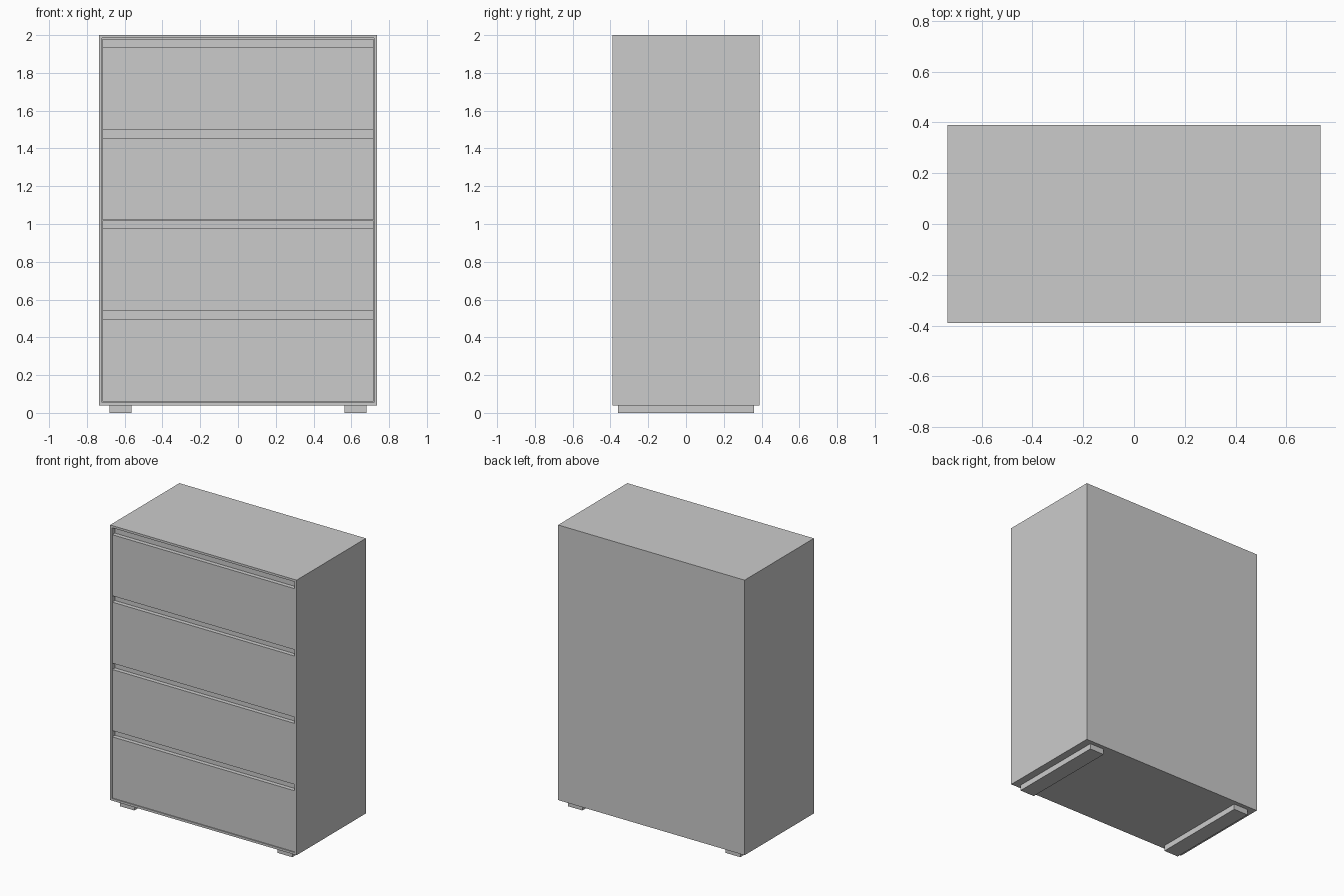
import bpy, bmesh

if "Cube" in bpy.data.objects:
    bpy.data.objects.remove(bpy.data.objects["Cube"])

W, D, H = 0.735, 0.39, 2.0   # half width, half depth, height
BASE, T = 0.04, 0.016        # carcass underside, panel thickness


def extrude_x(name, profile, x0, x1):
    """Extrude a (y, z) profile along x."""
    bm = bmesh.new()
    face = bm.faces.new([bm.verts.new((x0, y, z)) for y, z in profile])
    ext = bmesh.ops.extrude_face_region(bm, geom=[face])["geom"]
    bmesh.ops.translate(bm, vec=(x1 - x0, 0, 0),
                        verts=[v for v in ext if isinstance(v, bmesh.types.BMVert)])
    bmesh.ops.recalc_face_normals(bm, faces=bm.faces)
    mesh = bpy.data.meshes.new(name)
    bm.to_mesh(mesh)
    bm.free()
    ob = bpy.data.objects.new(name, mesh)
    bpy.context.collection.objects.link(ob)
    return ob


def box(name, x0, x1, y0, y1, z0, z1):
    return extrude_x(name, [(y0, z0), (y1, z0), (y1, z1), (y0, z1)], x0, x1)


# Carcass panels
box("top_panel", -W, W, -D, D, H - T, H)
box("bottom_panel", -W, W, -D, D, BASE, BASE + T)
box("back_panel", -W + T, W - T, D - T, D, BASE + T, H - T)

# Side panels and floor runners, one per side
for side, s in (("left", -1), ("right", 1)):
    xs = sorted((s * W, s * (W - T)))
    box(side + "_side_panel", *xs, -D, D, BASE + T, H - T)
    xs = sorted((s * 0.565, s * 0.68))
    box(side + "_runner", *xs, -0.36, 0.36, 0, BASE)

# Four stacked drawers, each with a finger groove along its top front edge
Z0, PITCH, GROOVE, DEPTH = 0.06, 0.48, 0.045, 0.03
for i in range(4):
    z0 = Z0 + i * PITCH
    z1 = z0 + PITCH - 0.001
    zg = z0 + PITCH - GROOVE
    profile = [(-D, z0), (D - 0.03, z0), (D - 0.03, z1),
               (-D + DEPTH, z1), (-D + DEPTH, zg), (-D, zg)]
    extrude_x(f"drawer_{i + 1}", profile, -W + T + 0.001, W - T - 0.001)
